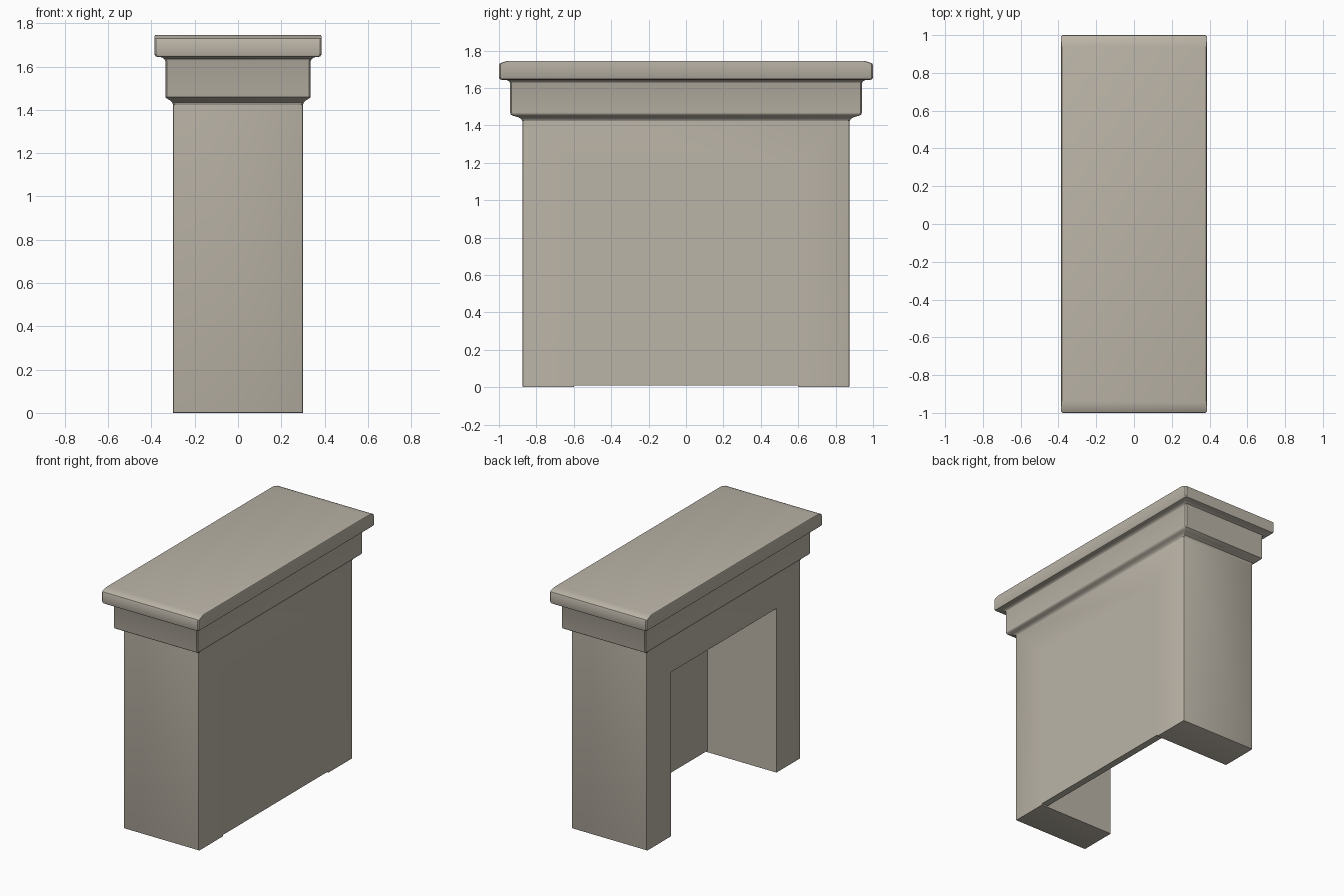
import bpy, bmesh

if "Cube" in bpy.data.objects:
    bpy.data.objects.remove(bpy.data.objects["Cube"])

stone = bpy.data.materials.new("warm grey stone")
stone.diffuse_color = (0.50, 0.46, 0.39, 1)
stone.use_nodes = True
stone.node_tree.nodes["Principled BSDF"].inputs["Base Color"].default_value = stone.diffuse_color


def finish(bm, name, angle=0.6):
    bmesh.ops.recalc_face_normals(bm, faces=bm.faces)
    me = bpy.data.meshes.new(name)
    bm.to_mesh(me)
    bm.free()
    me.materials.append(stone)
    ob = bpy.data.objects.new(name, me)
    bpy.context.collection.objects.link(ob)
    bpy.ops.object.select_all(action='DESELECT')
    ob.select_set(True)
    bpy.context.view_layer.objects.active = ob
    bpy.ops.object.shade_smooth_by_angle(angle=angle)
    return ob


def extrude_x(name, yz, x0, x1, bevel=0.0):
    """Extrude a y-z outline along x; bevel the outer corners if asked."""
    bm = bmesh.new()
    f = bm.faces.new([bm.verts.new((x0, y, z)) for y, z in yz])
    r = bmesh.ops.extrude_face_region(bm, geom=[f])
    for v in r["geom"]:
        if isinstance(v, bmesh.types.BMVert):
            v.co.x = x1
    if bevel:
        ymax = max(abs(y) for y, z in yz)
        top = max(z for y, z in yz)
        edges = [e for e in bm.edges
                 if all(abs(abs(v.co.y) - ymax) < 1e-4 for v in e.verts)
                 and not all(abs(v.co.z - top) < 1e-4 for v in e.verts)]
        bmesh.ops.bevel(bm, geom=edges, offset=bevel, segments=2,
                        profile=0.5, affect='EDGES')
    return finish(bm, name)


def loft(name, rings, c=0.008):
    """Stack chamfered rectangles given as (half x, half y, z)."""
    bm = bmesh.new()
    prev = None
    for i, (hx, hy, z) in enumerate(rings):
        pts = [(hx, c - hy), (hx, hy - c), (hx - c, hy), (c - hx, hy),
               (-hx, hy - c), (-hx, c - hy), (c - hx, -hy), (hx - c, -hy)]
        ring = [bm.verts.new((x, y, z)) for x, y in pts]
        if prev:
            for k in range(8):
                j = (k + 1) % 8
                bm.faces.new((prev[k], prev[j], ring[j], ring[k]))
        if i in (0, len(rings) - 1):
            bm.faces.new(ring)
        prev = ring
    return finish(bm, name)


# Surround: two legs and a lintel in one U-shaped outline
extrude_x("surround",
          [(-0.875, 0), (-0.6, 0), (-0.6, 1.18), (0.6, 1.18), (0.6, 0),
           (0.875, 0), (0.875, 1.44), (-0.875, 1.44)], -0.30, 0.30, 0.01)

# Thin panel closing the opening on the +x side
extrude_x("firebox_panel",
          [(-0.6, 0.01), (0.6, 0.01), (0.6, 1.18), (-0.6, 1.18)], 0.25, 0.30)

# Frieze with a coved foot and a small cove under the shelf
loft("frieze", [
    (0.300, 0.875, 1.422), (0.304, 0.880, 1.434), (0.314, 0.898, 1.444),
    (0.328, 0.928, 1.452), (0.334, 0.937, 1.458), (0.336, 0.940, 1.468),
    (0.336, 0.940, 1.625), (0.340, 0.944, 1.634), (0.350, 0.957, 1.641),
    (0.365, 0.975, 1.645)])

# Mantel shelf, top rolled down at both ends
loft("mantel_shelf", [
    (0.370, 0.985, 1.643), (0.380, 0.996, 1.647), (0.386, 1.000, 1.656),
    (0.386, 1.000, 1.722), (0.386, 0.997, 1.729), (0.386, 0.985, 1.735),
    (0.385, 0.968, 1.741), (0.382, 0.945, 1.745)])
